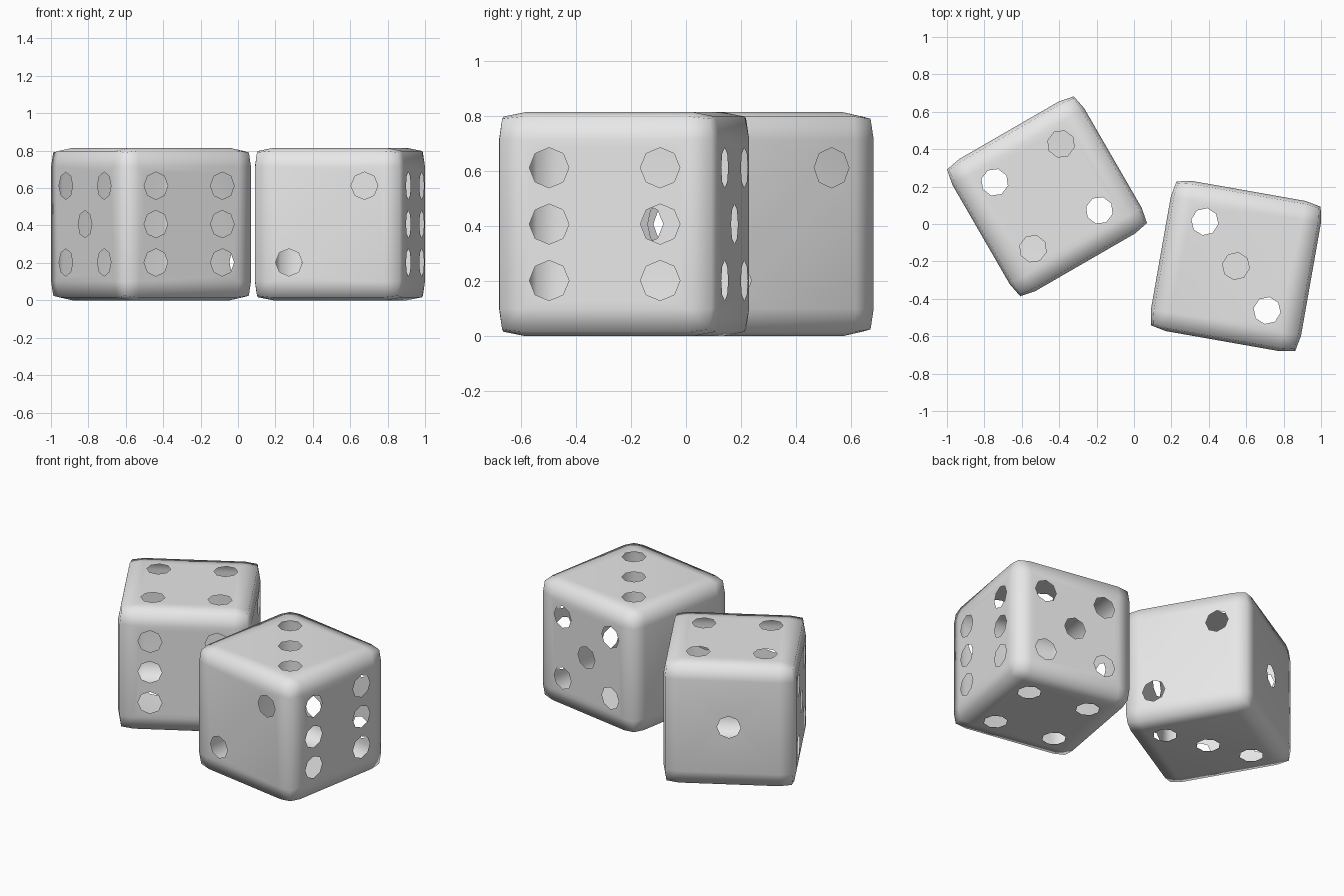
import bpy
import bmesh
import math
from mathutils import Vector

default = bpy.data.objects.get("Cube")
if default:
    bpy.data.objects.remove(default, do_unlink=True)

SIZE = 0.815       # edge length of a die
SPACING = 0.205    # pip offset from the face centre
PIP = 0.073        # pip radius
SIDES = 8

# One plain grey for both dice
grey = bpy.data.materials.new("light_grey")
grey.use_nodes = True
colour = (0.8, 0.8, 0.8, 1)
grey.diffuse_color = colour
grey.node_tree.nodes["Principled BSDF"].inputs["Base Color"].default_value = colour

# Pip layouts on a three by three grid
corners = [(a, b) for a in (-1, 1) for b in (-1, 1)]
LAYOUT = {
    1: [(0, 0)],
    2: [(1, 1), (-1, -1)],
    3: [(-1, 1), (0, 0), (1, -1)],
    4: corners,
    5: corners + [(0, 0)],
    6: [(a, b) for a in (-1, 1) for b in (-1, 0, 1)],
}
X, Y, Z = Vector((1, 0, 0)), Vector((0, 1, 0)), Vector((0, 0, 1))


def punch_face(bm, normal, count):
    """Replace one flat side with a sheet that has open octagonal pips."""
    side = max(bm.faces, key=lambda f: f.calc_area() * f.normal.dot(normal))
    across = Y if abs(normal.x) > 0.5 else X
    up = Y if abs(normal.z) > 0.5 else Z
    edges = list(side.edges)
    bmesh.ops.delete(bm, geom=[side], context='FACES_ONLY')
    centres = []
    for a, b in LAYOUT[count]:
        c = normal * SIZE / 2 + (across * a + up * b) * SPACING
        centres.append(c)
        ring = []
        for i in range(SIDES):
            t = math.tau * i / SIDES
            ring.append(bm.verts.new(c + (across * math.cos(t) + up * math.sin(t)) * PIP))
        edges += [bm.edges.new((ring[i - 1], ring[i])) for i in range(SIDES)]
    fill = bmesh.ops.triangle_fill(bm, use_beauty=True, use_dissolve=False,
                                   edges=edges, normal=normal)
    faces = [g for g in fill["geom"] if isinstance(g, bmesh.types.BMFace)]
    # Keep the pips open
    plugs = [f for f in faces
             if any((f.calc_center_median() - c).length < PIP * 0.9 for c in centres)]
    for f in faces:
        f.normal_update()
        if f.normal.dot(normal) < 0:
            f.normal_flip()
    if plugs:
        bmesh.ops.delete(bm, geom=plugs, context='FACES_ONLY')


def make_die(name, x, y, turn, counts):
    """Hollow rounded cube; counts maps each side direction to its pips."""
    bm = bmesh.new()
    bmesh.ops.create_cube(bm, size=SIZE)
    bmesh.ops.bevel(bm, geom=list(bm.edges), offset=0.1, segments=2,
                    profile=0.7, affect='EDGES')
    bm.normal_update()
    for normal, count in counts:
        punch_face(bm, normal, count)
    for f in bm.faces:
        f.smooth = True
    mesh = bpy.data.meshes.new(name)
    bm.to_mesh(mesh)
    bm.free()
    mesh.materials.append(grey)
    die = bpy.data.objects.new(name, mesh)
    die.location = (x, y, SIZE / 2)
    die.rotation_euler.z = math.radians(turn)
    bpy.context.collection.objects.link(die)


make_die("right_die", -0.465, 0.148, 30,
         [(Z, 4), (-Z, 3), (X, 2), (-X, 5), (Y, 1), (-Y, 6)])
make_die("left_die", 0.545, -0.225, -10,
         [(Z, 3), (-Z, 4), (X, 6), (-X, 1), (Y, 5), (-Y, 2)])
